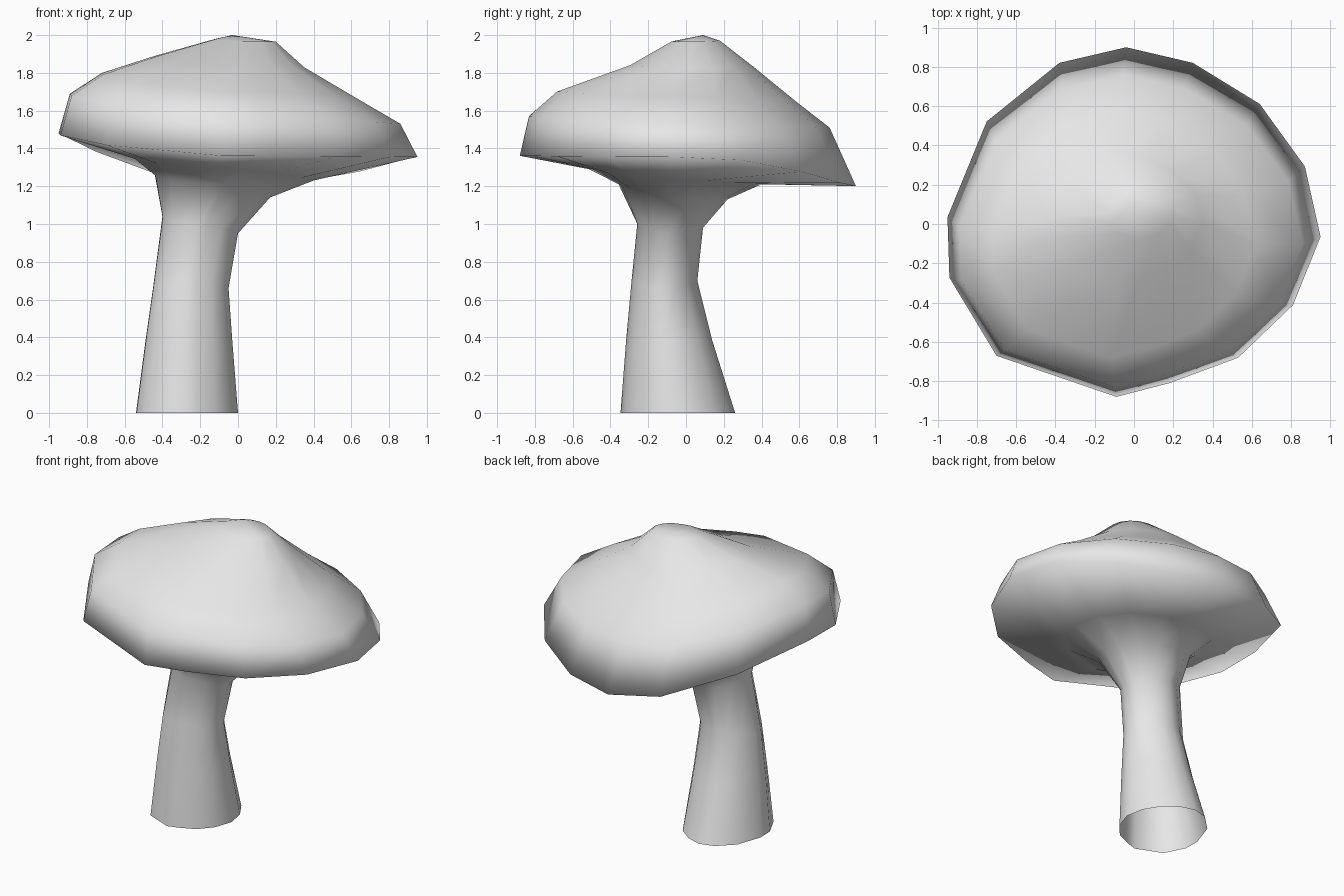
import bpy
import bmesh

cube = bpy.data.objects.get("Cube")
if cube:
    bpy.data.objects.remove(cube, do_unlink=True)

grey = bpy.data.materials.new("plain grey")
grey.use_nodes = True
colour = (0.8, 0.8, 0.8, 1)
grey.diffuse_color = colour
grey.node_tree.nodes["Principled BSDF"].inputs["Base Color"].default_value = colour

# Irregular outline shared by every cross-section, seen from above
outline = [(.95, -.07), (.87, .29), (.64, .61), (.3, .82), (-.04, .9),
           (-.38, .82), (-.75, .52), (-.95, .03), (-.94, -.28), (-.7, -.68),
           (-.09, -.89), (.18, -.82), (.53, -.69), (.81, -.42)]

# Each section: (reach, height) towards west, east, south and north
stem = [
    ((-.54, 0), (0, 0), (-.35, 0), (.26, 0)),
    ((-.49, .38), (-.03, .38), (-.32, .38), (.14, .38)),
    ((-.45, .66), (-.05, .66), (-.29, .7), (.06, .7)),
    ((-.4, 1.04), (0, .95), (-.26, 1), (.09, .98)),
    ((-.44, 1.26), (.17, 1.14), (-.36, 1.21), (.22, 1.13)),
]
cap = [
    ((-.55, 1.35), (.4, 1.23), (-.52, 1.29), (.4, 1.21)),
    ((-.95, 1.48), (.95, 1.355), (-.89, 1.36), (.9, 1.2)),
    ((-.89, 1.69), (.86, 1.53), (-.84, 1.57), (.76, 1.51)),
    ((-.72, 1.8), (.62, 1.67), (-.69, 1.7), (.58, 1.65)),
    ((-.44, 1.89), (.35, 1.83), (-.3, 1.84), (.36, 1.83)),
    ((-.12, 1.98), (.2, 1.965), (-.08, 1.965), (.18, 1.97)),
]
peak = (-.03, .09, 2)


def section(bm, west, east, south, north):
    """Fit the outline to four reaches and blend the four heights around it."""
    ring = []
    for px, py in outline:
        u, v = px / .95, py / .9
        x = (west[0] + east[0]) / 2 + u * (east[0] - west[0]) / 2
        y = (south[0] + north[0]) / 2 + v * (north[0] - south[0]) / 2
        zx = east[1] if u > 0 else west[1]
        zy = north[1] if v > 0 else south[1]
        z = (zx * u * u + zy * v * v) / (u * u + v * v)
        ring.append(bm.verts.new((x, y, z)))
    return ring


# Loft the open-bottomed stem into the cap and close it at the peak
bm = bmesh.new()
rings = [section(bm, *s) for s in stem + cap]
n = len(outline)
for low, high in zip(rings, rings[1:]):
    for i in range(n):
        j = (i + 1) % n
        bm.faces.new((low[i], low[j], high[j], high[i]))
tip = bm.verts.new(peak)
for i in range(n):
    bm.faces.new((rings[-1][i], rings[-1][(i + 1) % n], tip))

for face in bm.faces:
    face.smooth = True
mesh = bpy.data.meshes.new("mushroom")
bm.to_mesh(mesh)
bm.free()
mesh.materials.append(grey)
mushroom = bpy.data.objects.new("mushroom", mesh)
bpy.context.collection.objects.link(mushroom)
